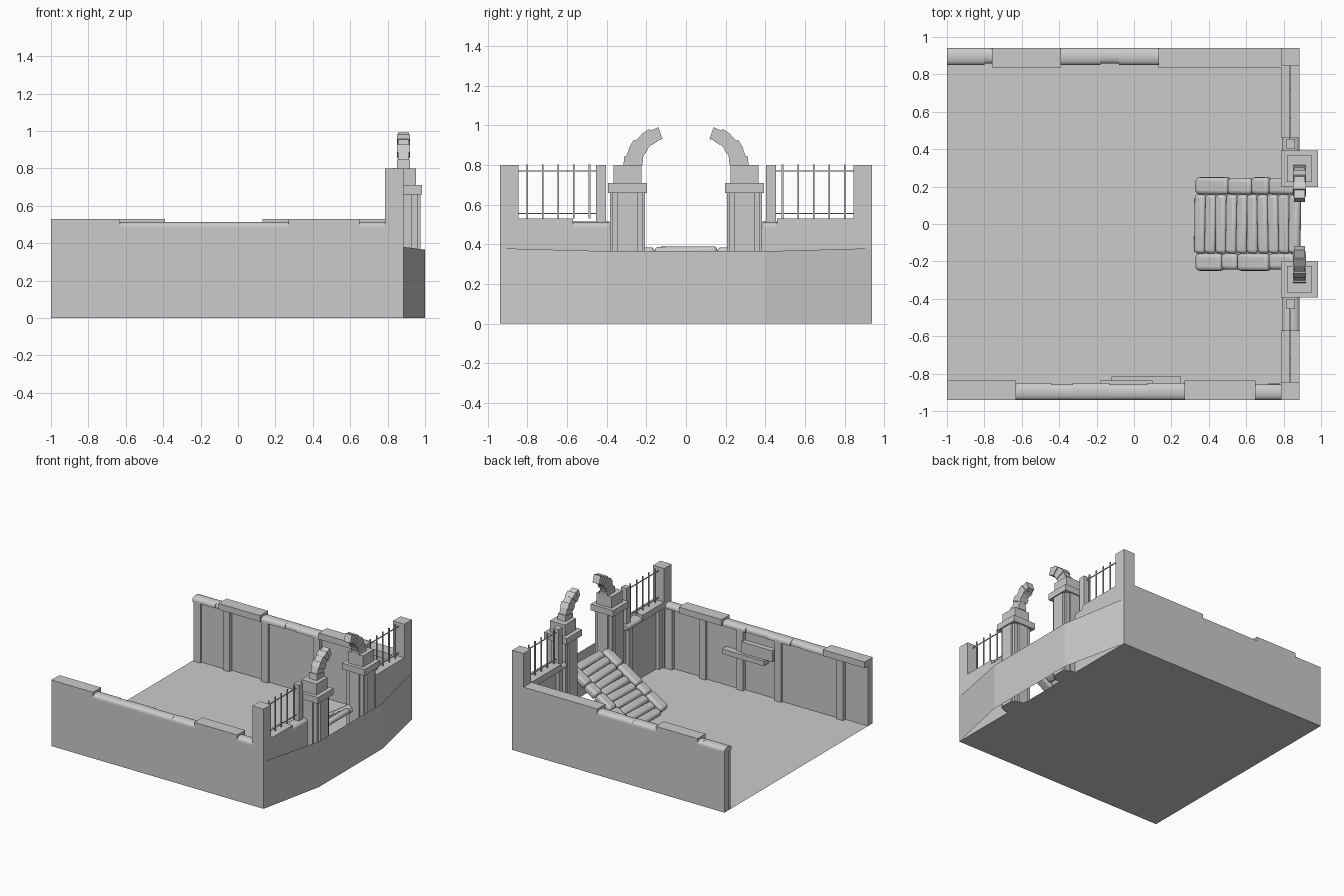
import bpy, math, random
from mathutils import Vector, Matrix

if "Cube" in bpy.data.objects:
    bpy.data.objects.remove(bpy.data.objects["Cube"])
random.seed(4)


def mesh_object(name, verts, faces):
    me = bpy.data.meshes.new(name)
    me.from_pydata(verts, [], faces)
    me.update()
    ob = bpy.data.objects.new(name, me)
    bpy.context.collection.objects.link(ob)
    return ob


def box(name, x0, x1, y0, y1, z0, z1, bevel=0, segs=3):
    x0, x1 = sorted((x0, x1))
    y0, y1 = sorted((y0, y1))
    c = Vector(((x0 + x1) / 2, (y0 + y1) / 2, (z0 + z1) / 2))
    v = [Vector((x, y, z)) - c for z in (z0, z1) for y in (y0, y1) for x in (x0, x1)]
    f = [(0, 2, 3, 1), (4, 5, 7, 6), (0, 1, 5, 4), (2, 6, 7, 3), (0, 4, 6, 2), (1, 3, 7, 5)]
    ob = mesh_object(name, v, f)
    ob.location = c
    if bevel:
        m = ob.modifiers.new("round", "BEVEL")
        m.width, m.segments = bevel, segs
        bpy.context.view_layer.objects.active = ob
        ob.select_set(True)
        bpy.ops.object.shade_smooth_by_angle(angle=math.radians(40))
        ob.select_set(False)
    return ob


def stone(name, along, a0, a1, p0, p1):
    """Coping stone with a rounded back, running along x or y."""
    p0, p1 = sorted((p0, p1))
    n, h = 8, 0.514
    prof = [(p0, 0.475)]
    for i in range(n + 1):
        t = math.pi * (1 - i / n)
        prof.append(((p0 + p1) / 2 + (p1 - p0) / 2 * math.cos(t), 0.492 + (h - 0.492) * math.sin(t)))
    prof.append((p1, 0.475))
    k = len(prof)
    v = [((a, p, z) if along == "x" else (p, a, z)) for a in (a0, a1) for p, z in prof]
    f = [(i, (i + 1) % k, k + (i + 1) % k, k + i) for i in range(k)]
    f += [tuple(range(k))[::-1], tuple(range(k, 2 * k))]
    if along == "x":
        f = [q[::-1] for q in f]
    ob = mesh_object(name, v, [q[::-1] for q in f])
    bpy.context.view_layer.objects.active = ob
    ob.select_set(True)
    bpy.ops.object.shade_smooth_by_angle(angle=math.radians(40))
    ob.select_set(False)


# Ground
mesh_object("floor", [(-1, -.94, 0), (.885, -.94, 0), (.885, .94, 0), (-1, .94, 0)], [(0, 1, 2, 3)])

# Bowed retaining skirt on the gate side
pts = [(.885, -.94, .38), (1, -.4, .365), (1, .4, .365), (.885, .94, .38)]
mesh_object("outer_skirt", [(x, y, 0) for x, y, z in pts] + pts,
            [(i, i + 1, i + 5, i + 4) for i in range(3)])

# Long side walls: coping slabs, worn stones, inner pilasters
walls = {
    -1: dict(slabs=[(-1, -.63), (.27, .65)],
             stones=[(-.63, -.44), (-.44, -.33), (-.33, -.13), (-.13, -.03), (-.03, .07), (.07, .27), (.65, .785)],
             piers=[-.77, -.22, .12, .45, .75]),
    1: dict(slabs=[(-.76, -.39), (.13, .785)],
            stones=[(-1, -.8), (-.8, -.76), (-.39, -.18), (-.18, -.08), (-.08, .13)],
            piers=[-.96, -.7, -.36, .1, .48, .75]),
}
for s, w in walls.items():
    box("side_wall", -1, .885, s * .88, s * .94, 0, .48)
    for a, b in w["slabs"]:
        box("coping_slab", a, b, s * .838, s * .94, .48, .53)
    for a, b in w["stones"]:
        stone("coping_stone", "x", a, b, s * (.85 if b - a > .15 else .858), s * .94)
    for x in w["piers"]:
        box("wall_pilaster", x - .03, x + .03, s * .85, s * .885, 0, .48)
    for a, b in zip(w["piers"][::2], w["piers"][1::2]):
        box("raised_panel", a, b, s * .868, s * .885, 0, .48)
# Ledge and lintel of the blocked niche on the front wall
box("niche_ledge", -.12, .25, -.815, -.89, .27, .31)
box("niche_panel", -.18, .1, -.838, -.89, .31, .40)

# Gate-side half: walls, posts, railings, pillar and broken arch on both sides
for s in (-1, 1):
    box("gate_wall", .825, .885, s * .38, s * .94, 0, .48)
    box("corner_post", .785, .885, s * .845, s * .94, 0, .80)
    box("rail_post", .813, .86, s * .405, s * .455, .48, .80)
    edge = .57 if s < 0 else .46
    box("gate_coping_slab", .785, .885, s * edge, s * .845, .48, .53)
    a, b = sorted((s * .385, s * edge))
    stone("gate_coping_stone", "y", a, b, .79, .885)
    for y in (.42, .80):
        box("gate_pilaster", .80, .83, s * y, s * (y + .05), 0, .48)
    # Iron railing
    for z in (.555, .77):
        box("railing_bar", .832, .838, s * .455, s * .845, z - .003, z + .003)
    for i in range(5):
        y = s * (.487 + i * .0785)
        box("railing_spike", .831, .839, y - .004, y + .004, .53, .803)
    # Cross-shaped pillar with stepped cap
    c, y = .885, s * .295
    box("pillar_core", c - .09, c + .09, y - .053, y + .053, 0, .66)
    box("pillar_wings", c - .045, c + .045, y - .088, y + .088, 0, .66)
    box("pillar_base_core", c - .075, c + .075, y - .075, y + .075, 0, .66)
    box("pillar_cap", c - .1, c + .1, y - .098, y + .098, .66, .71)
    box("pillar_block", c - .067, c + .067, y - .07, y + .07, .71, .80)
    # Broken arch: wedge blocks of alternating depth
    n = 6
    for i in range(n):
        t0, t1 = (math.radians(180 - 72 * k / n) for k in (i, i + 1))
        r0, r1 = .148 + (i % 2) * .003, .244 - i * .004 - (i % 2) * .006
        h = .035 if i % 2 == 0 else .029
        quad = [(r0, t0), (r1, t0), (r1, t1), (r0, t1)]
        v = [(c + d, -s * (-.072 + r * math.cos(t)) * -1 * -1, .80 + r * math.sin(t) * .92)
             for d in (-h, h) for r, t in quad]
        f = [(3, 2, 1, 0), (4, 5, 6, 7), (0, 1, 5, 4), (1, 2, 6, 5), (2, 3, 7, 6), (3, 0, 4, 7)]
        mesh_object("arch_block", v, f if s > 0 else [q[::-1] for q in f])

# Staircase: sloping log-like treads between rows of rounded kerb stones
slope = math.atan2(.36, .56)
run = .56 / math.cos(slope)


def on_slope(name, u0, u1, y0, y1, lift, thick, bevel, skew=0):
    u = (u0 + u1) / 2
    ob = box(name, u0 - u + .0, u1 - u, y0, y1, -thick / 2, thick / 2, bevel)
    ob.location = (.315 + u * math.cos(slope) - lift * math.sin(slope), (y0 + y1) / 2,
                   u * math.sin(slope) + lift * math.cos(slope))
    ob.rotation_euler = (Matrix.Rotation(-slope, 3, "Y") @ Matrix.Rotation(skew, 3, "Z")).to_euler()


n = 10
for i in range(n):
    on_slope("stair_tread", .02 + run * i / n, .02 + run * (i + 1) / n, -.158, .158, .008, .045, .02,
             random.uniform(-.03, .03))
for s in (-1, 1):
    cuts = [.035, .2, .3, .5, .66] if s < 0 else [.035, .24, .39, .5, .66]
    for i, (a, b) in enumerate(zip(cuts, cuts[1:])):
        on_slope("stair_kerb", a, b, s * .158, s * (.25 - .006 * (i % 2)), .012, .06, .02)
